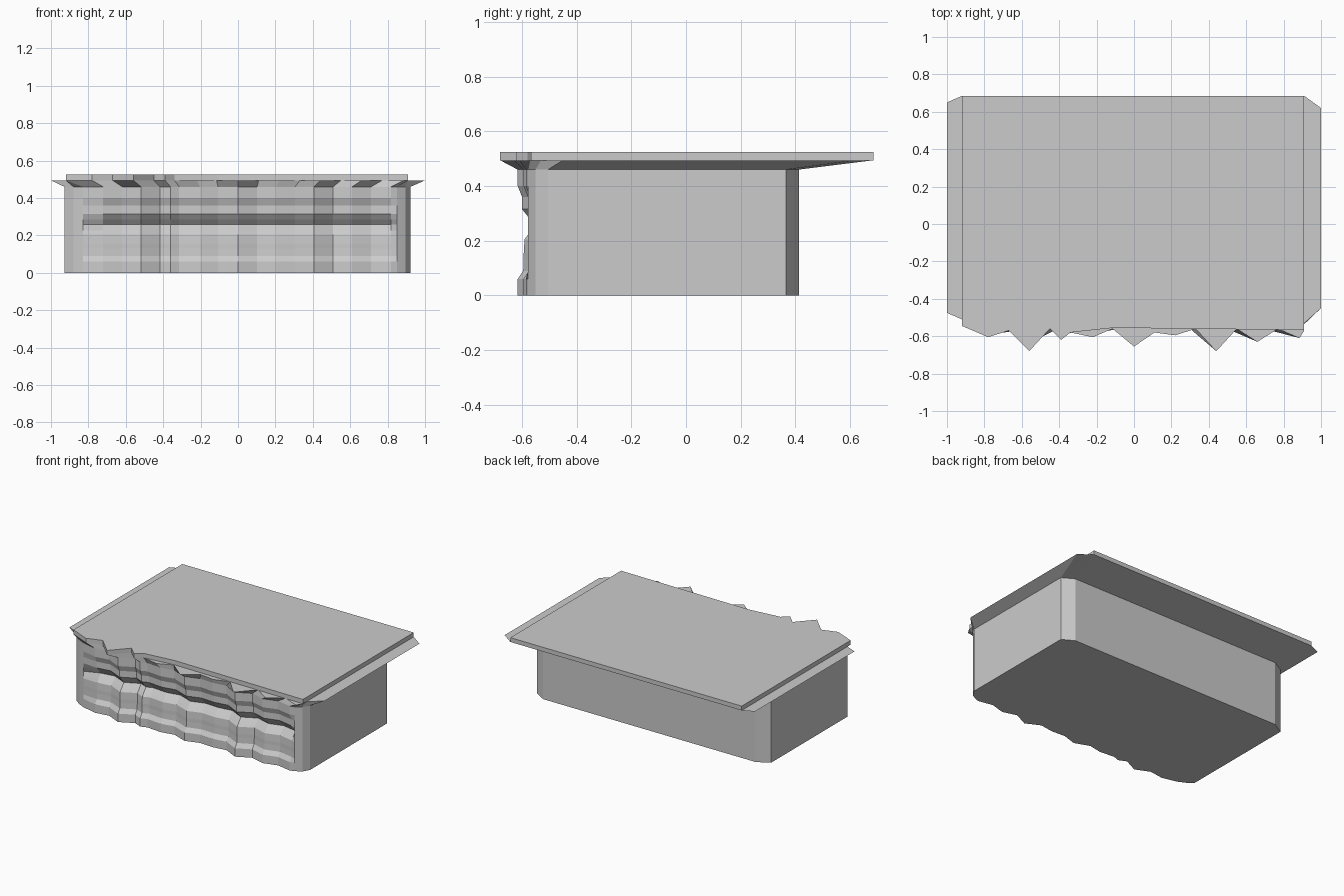
import bpy, bmesh

if "Cube" in bpy.data.objects:
    bpy.data.objects.remove(bpy.data.objects["Cube"])

# Broken front edge of the flared rim (x, y), left to right
teeth = [(-.92, -.545), (-.78, -.605), (-.67, -.57), (-.56, -.68), (-.45, -.56),
         (-.39, -.62), (-.34, -.58), (-.22, -.605), (-.115, -.56), (0, -.655),
         (.11, -.58), (.22, -.595), (.33, -.56), (.44, -.68), (.55, -.56),
         (.66, -.63), (.77, -.56), (.885, -.61)]

# Matching rough columns on the wall below
wall_front = [(x * .925, -.565 + (y + .56) * .42) for x, y in teeth]
wall_front[0] = (-.83, -.558)

# Side and back outlines, counter-clockwise after the front edge
rim_rest = [(.91, -.57), (.91, -.53), (1, -.45), (1, .62), (.91, .685),
            (-.92, .685), (-1, .65), (-1, -.475), (-.92, -.51)]
wall_rest = [(.85, -.577), (.895, -.55), (.922, -.505), (.922, .365), (.84, .413),
             (-.84, .413), (-.928, .365), (-.928, -.50), (-.88, -.535)]

# Weathered wall section: height and inward recess
section = [(0, 0), (.06, 0), (.09, .02), (.13, .022), (.155, .022), (.205, .025),
           (.225, .04), (.258, .066), (.285, .04), (.315, .016), (.36, .016),
           (.40, 0), (.46, 0)]


def loft(name, rings):
    """Skin a stack of closed rings and cap both ends."""
    bm = bmesh.new()
    loops = [[bm.verts.new(p) for p in ring] for ring in rings]
    for a, b in zip(loops, loops[1:]):
        n = len(a)
        for i in range(n):
            j = (i + 1) % n
            bm.faces.new((a[i], a[j], b[j], b[i]))
    bm.faces.new(loops[0][::-1])
    bm.faces.new(loops[-1])
    bmesh.ops.recalc_face_normals(bm, faces=bm.faces)
    mesh = bpy.data.meshes.new(name)
    bm.to_mesh(mesh)
    bm.free()
    obj = bpy.data.objects.new(name, mesh)
    bpy.context.collection.objects.link(obj)
    return obj


# Wall block with rough front, flaring out into the thin rim
rings = []
for z, recess in section:
    front = [(x, y + (recess if 0 < i else 0), z) for i, (x, y) in enumerate(wall_front)]
    rings.append(front + [(x, y, z) for x, y in wall_rest])
rings.append([(x, y, .494) for x, y in teeth + rim_rest])
loft("rock_wall_and_rim", rings)

# Flat top slab: jagged on the left, straight along the rest of the front
slab = teeth[:7] + [(-.11, -.555), (.91, -.567), (.91, .685), (-.92, .685)]
loft("top_slab", [[(x, y, z) for x, y in slab] for z in (.494, .525)])
